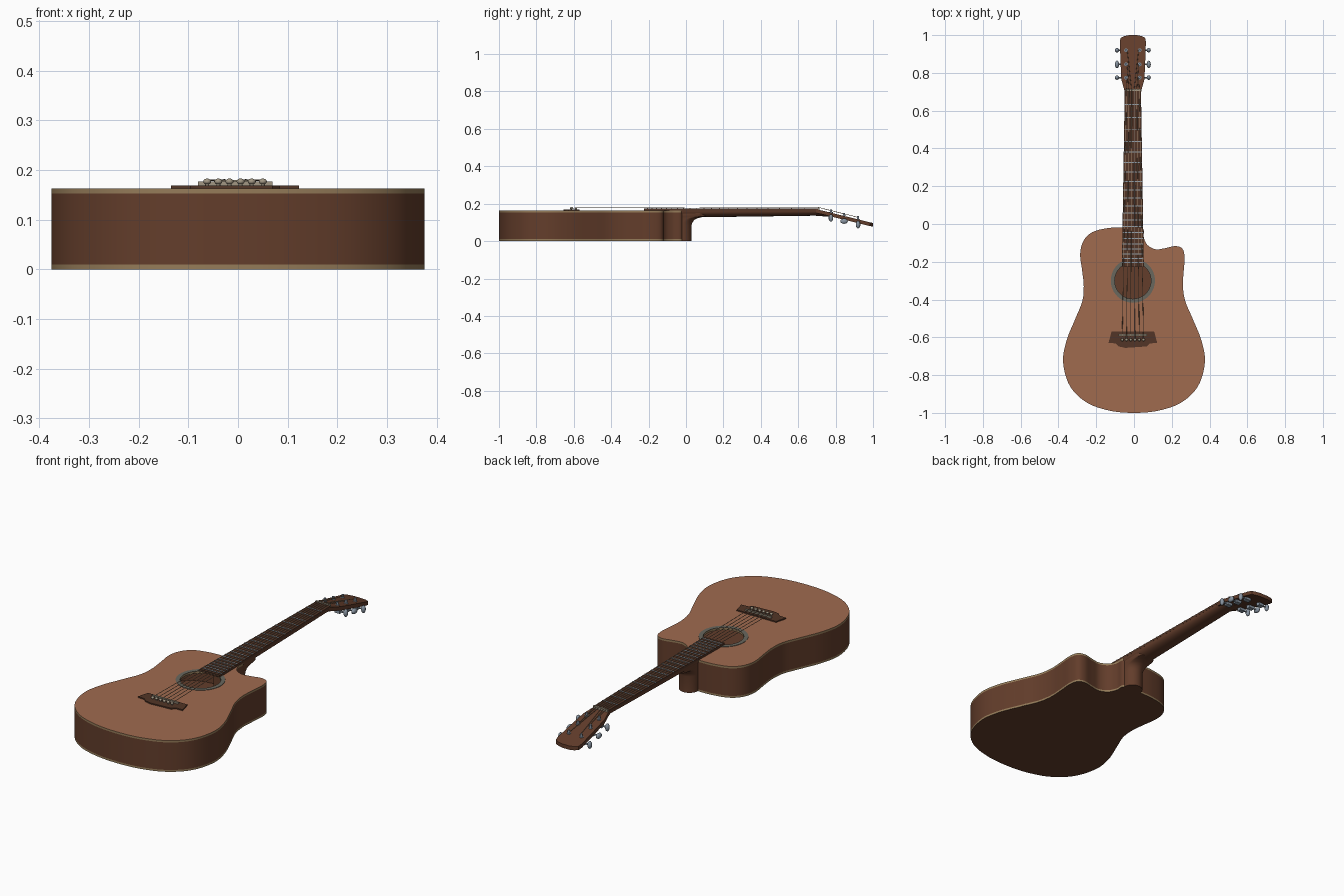
import bpy, bmesh, math
from mathutils import Vector, Matrix

if "Cube" in bpy.data.objects:
    bpy.data.objects.remove(bpy.data.objects["Cube"])

CX = -0.006                      # centre line of neck, bridge and strings
TOP = 0.163                      # height of the soundboard


def mat(name, r, g, b):
    m = bpy.data.materials.new(name)
    m.diffuse_color = (r, g, b, 1)
    m.use_nodes = True
    m.node_tree.nodes["Principled BSDF"].inputs["Base Color"].default_value = m.diffuse_color
    return m


SPRUCE = mat("top_wood", 0.35, 0.145, 0.078)
BROWN = mat("side_wood", 0.125, 0.047, 0.024)
DARK = mat("fretboard_wood", 0.085, 0.036, 0.02)
BIND = mat("binding_tan", 0.30, 0.20, 0.10)
METAL = mat("tuner_metal", 0.25, 0.30, 0.36)
FRET = mat("fret_silver", 0.30, 0.36, 0.42)
RING = mat("rosette_grey", 0.14, 0.135, 0.11)
IVORY = mat("pin_ivory", 0.36, 0.31, 0.23)
STRING = mat("string_bronze", 0.36, 0.24, 0.15)


def finish(name, bm, *mats, angle=35):
    bmesh.ops.remove_doubles(bm, verts=bm.verts, dist=1e-5)
    bmesh.ops.recalc_face_normals(bm, faces=bm.faces)
    me = bpy.data.meshes.new(name)
    bm.to_mesh(me)
    bm.free()
    for m in mats:
        me.materials.append(m)
    for p in me.polygons:
        p.use_smooth = True
        p.material_index = 0
        if len(mats) > 1 and abs(p.normal.z) < 0.5:   # second colour on the rim
            p.material_index = 1
    me.set_sharp_from_angle(angle=math.radians(angle))
    ob = bpy.data.objects.new(name, me)
    bpy.context.collection.objects.link(ob)
    return ob


def curve_bm(loops, cyclic, **settings):
    cu = bpy.data.curves.new("tmp", 'CURVE')
    for k, v in settings.items():
        setattr(cu, k, v)
    for loop in loops:
        s = cu.splines.new('POLY')
        s.points.add(len(loop) - 1)
        for p, c in zip(s.points, loop):
            p.co = (c[0], c[1], c[2] if len(c) > 2 else 0, 1)
        s.use_cyclic_u = cyclic
    ob = bpy.data.objects.new("tmp", cu)
    bpy.context.collection.objects.link(ob)
    dg = bpy.context.evaluated_depsgraph_get()
    me = bpy.data.meshes.new_from_object(ob.evaluated_get(dg))
    bm = bmesh.new()
    bm.from_mesh(me)
    bpy.data.objects.remove(ob)
    bpy.data.meshes.remove(me)
    bpy.data.curves.remove(cu)
    return bm


def plate(name, loops, z0, z1, *mats, shear=0.0, y0=0.0):
    bm = curve_bm(loops, True, dimensions='2D', fill_mode='BOTH', extrude=(z1 - z0) / 2)
    for v in bm.verts:
        v.co.z += (z0 + z1) / 2 + shear * (v.co.y - y0)
    return finish(name, bm, *mats)


def loft(name, rings, m):
    bm = bmesh.new()
    rows = [[bm.verts.new(p) for p in r] for r in rings]
    n = len(rows[0])
    for a, b in zip(rows, rows[1:]):
        for i in range(n):
            bm.faces.new((a[i], a[(i + 1) % n], b[(i + 1) % n], b[i]))
    bm.faces.new(rows[0])
    bm.faces.new(rows[-1])
    return finish(name, bm, m)


def smooth(pts, n=6):            # closed Catmull-Rom outline
    out, k = [], len(pts)
    for i in range(k):
        a, b, c, d = (Vector(pts[(i + j - 1) % k]) for j in range(4))
        for s in range(n):
            t = s / n
            out.append(0.5 * (2 * b + (c - a) * t + (2 * a - 5 * b + 4 * c - d) * t * t
                              + (3 * b - a - 3 * c + d) * t ** 3))
    return out


def circle(x, y, r, n=48):
    return [(x + r * math.cos(i * math.tau / n), y + r * math.sin(i * math.tau / n)) for i in range(n)]


def mirror(half):                # half outline on the right, mirrored on the centre line
    return [(CX + x, y) for x, y in half] + [(CX - x, y) for x, y in reversed(half)]


def rod(name, loc, r, depth, m, axis='Z', n=12):
    bm = bmesh.new()
    bmesh.ops.create_cone(bm, cap_ends=True, segments=n, radius1=r, radius2=r, depth=depth)
    rot = Matrix.Rotation(math.pi / 2, 4, 'Y') if axis == 'X' else Matrix()
    bm.transform(Matrix.Translation(loc) @ rot)
    return finish(name, bm, m)


def box(name, loc, size, m):
    bm = bmesh.new()
    bmesh.ops.create_cube(bm, size=1)
    bm.transform(Matrix.Translation(loc) @ Matrix.Diagonal((*size, 1)))
    return finish(name, bm, m)


def ball(name, loc, size, m):
    bm = bmesh.new()
    bmesh.ops.create_uvsphere(bm, u_segments=16, v_segments=10, radius=1)
    bm.transform(Matrix.Translation(loc) @ Matrix.Diagonal((*size, 1)))
    return finish(name, bm, m)


# Body: lower bout is symmetric, the right shoulder has a cutaway
lower = [(0.13, -0.988), (0.25, -0.945), (0.338, -0.86), (0.375, -0.735), (0.358, -0.62), (0.31, -0.5)]
right = [(0.272, -0.41), (0.259, -0.33), (0.263, -0.25), (0.268, -0.18), (0.257, -0.132), (0.22, -0.117),
         (0.165, -0.128), (0.115, -0.134), (0.072, -0.112), (0.052, -0.072), (0.042, -0.02)]
left = [(-0.06, -0.018), (-0.14, -0.022), (-0.22, -0.043), (-0.268, -0.09), (-0.285, -0.16),
        (-0.274, -0.25), (-0.266, -0.33), (-0.274, -0.41)]
outline = smooth([(0, -1)] + lower + right + left + [(-x, y) for x, y in reversed(lower)])
centre = Vector((0, -0.5))
inner = [centre + (p - centre) * 0.98 for p in outline]
hole = circle(CX, -0.3, 0.096)
plate("body_sides", [outline, inner], 0.01, TOP - 0.01, BROWN)
plate("body_back", [outline], 0, 0.01, BROWN, BIND)
plate("soundboard", [outline, hole], TOP - 0.01, TOP, SPRUCE, BIND)
plate("rosette", [circle(CX, -0.3, 0.117), hole], TOP, TOP + 0.002, RING)

# Neck shaft: D-shaped sections (y, top, bottom)


def half_width(y):
    return 0.0545 - 0.0163 * y


rings = []
for y, zt, zb in [(-0.05, 0.166, 0.125), (0.1, 0.166, 0.128), (0.4, 0.166, 0.132),
                  (0.69, 0.168, 0.136), (0.73, 0.16, 0.133), (0.78, 0.148, 0.13)]:
    w = half_width(y)
    rings.append([(CX + w * math.cos(a), y, zt - (zt - zb) * math.sin(a) ** 0.8)
                  for a in (math.pi * i / 16 for i in range(17))])
loft("neck", rings, BROWN)

# Heel: stacked U-shaped sections (z, forward reach)
rings = []
for z, reach in [(0, 0.03), (0.085, 0.03), (0.1, 0.034), (0.113, 0.044), (0.122, 0.06),
                 (0.128, 0.085), (0.132, 0.115), (0.15, 0.12)]:
    w = 0.05
    arc = [(CX + w * math.cos(a), reach - w + w * math.sin(a), z)
           for a in (math.pi * i / 16 for i in range(17))]
    rings.append([(CX + w, -0.12, z)] + arc + [(CX - w, -0.12, z)])
loft("neck_heel", rings, BROWN)

# Fretboard, frets and nut
NUT, SCALE = 0.705, 1.295
plate("fretboard", [mirror([(half_width(-0.225), -0.225), (half_width(NUT), NUT)])], TOP, 0.175, DARK)
for i in range(1, 22):
    y = NUT - SCALE * (1 - 2 ** (-i / 12))
    box(f"fret_{i}", (CX, y, 0.1755), (2 * half_width(y), 0.005, 0.003), FRET)
box("nut", (CX, NUT + 0.004, 0.171), (0.084, 0.009, 0.018), IVORY)

# Headstock, sloping down toward the tip
SLOPE = -0.245


def head_top(y):
    return 0.17 + SLOPE * (y - 0.7)


head = [(0.043, 0.695), (0.047, 0.715), (0.061, 0.765), (0.065, 0.85), (0.069, 0.965),
        (0.065, 0.985), (0.045, 0.995), (0.02, 1.0)]
plate("headstock", [mirror(head)], 0.15, 0.17, BROWN, shear=SLOPE, y0=0.7)

# Tuners: post, gear housing, shaft and button, three per side
PEGS = [0.775, 0.845, 0.92]
for side, s in (("left", -1), ("right", 1)):
    for i, y in enumerate(PEGS):
        z = head_top(y)
        tag = f"{side}_{i + 1}"
        rod("tuner_post_" + tag, (CX + s * 0.036, y, z + 0.004), 0.006, 0.026, METAL)
        rod("tuner_washer_" + tag, (CX + s * 0.036, y, z + 0.001), 0.01, 0.004, METAL)
        box("tuner_housing_" + tag, (CX + s * 0.042, y, z - 0.027), (0.03, 0.024, 0.018), METAL)
        rod("tuner_shaft_" + tag, (CX + s * 0.068, y, z - 0.028), 0.004, 0.036, METAL, 'X')
        ball("tuner_button_" + tag, (CX + s * 0.084, y, z - 0.028),
             (0.011, 0.02 if i == 1 else 0.012, 0.014 if i == 1 else 0.02), METAL)

# Bridge with saddle and pins
plate("bridge", [mirror([(0.075, -0.648), (0.09, -0.632), (0.129, -0.63), (0.113, -0.57)][0:4])
                 [:4] + mirror([(0.04, -0.656), (0.075, -0.648), (0.09, -0.632), (0.129, -0.63),
                                (0.113, -0.57)])[5:]], TOP, 0.169, DARK)
box("saddle", (CX, -0.588, 0.171), (0.15, 0.009, 0.012), IVORY)
xs = [CX + (i - 2.5) * 0.0224 for i in range(6)]
for i, x in enumerate(xs):
    rod(f"bridge_pin_stem_{i + 1}", (x, -0.613, 0.171), 0.004, 0.012, IVORY)
    ball(f"bridge_pin_{i + 1}", (x, -0.613, 0.177), (0.008, 0.008, 0.006), IVORY)

# Strings run from pin over saddle and nut to the posts
paths = []
for i, x in enumerate(xs):
    y = PEGS[i if i < 3 else 5 - i]
    px = CX + (-0.03 if i < 3 else 0.03)
    paths.append([(x, -0.613, 0.173), (x, -0.588, 0.179), (CX + (i - 2.5) * 0.0135, NUT + 0.004, 0.1805),
                  (px, y, head_top(y) + 0.011)])
finish("strings", curve_bm(paths, False, dimensions='3D', bevel_depth=0.0015, bevel_resolution=1,
                           use_fill_caps=True), STRING)
